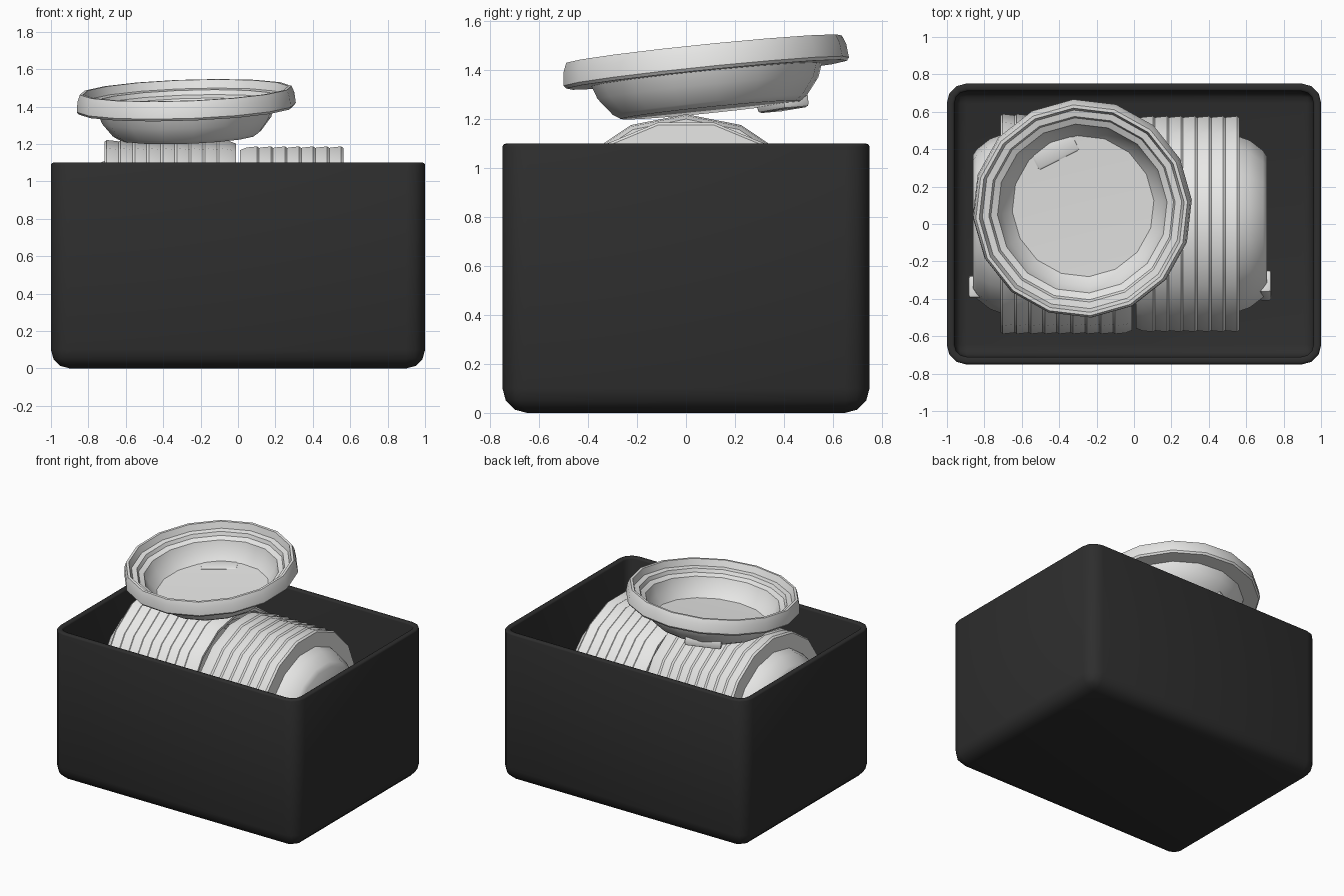
import bpy, bmesh, math
from mathutils import Matrix, Vector

cube = bpy.data.objects.get("Cube")
if cube:
    bpy.data.objects.remove(cube, do_unlink=True)


def material(name, rgb):
    m = bpy.data.materials.new(name)
    m.use_nodes = True
    m.diffuse_color = (*rgb, 1)
    bsdf = next(n for n in m.node_tree.nodes if n.type == 'BSDF_PRINCIPLED')
    bsdf.inputs["Base Color"].default_value = (*rgb, 1)
    return m


def finish(bm, name, mat, angle):
    mesh = bpy.data.meshes.new(name)
    bm.to_mesh(mesh)
    bm.free()
    mesh.materials.append(mat)
    mesh.shade_smooth()
    mesh.set_sharp_from_angle(angle=math.radians(angle))
    return mesh


def place(name, mesh, matrix):
    ob = bpy.data.objects.new(name, mesh)
    bpy.context.collection.objects.link(ob)
    ob.matrix_world = matrix
    return ob


charcoal = material("charcoal", (0.027, 0.027, 0.027))
off_white = material("off white", (0.8, 0.8, 0.79))

# Open box: rounded sides and floor, thickened inwards
bm = bmesh.new()
bmesh.ops.create_cube(bm, size=1)
bmesh.ops.scale(bm, vec=(2, 1.5, 1.1), verts=bm.verts)
bmesh.ops.translate(bm, vec=(0, 0, 0.55), verts=bm.verts)
lid = [f for f in bm.faces if f.normal.z > 0.9]
bmesh.ops.delete(bm, geom=lid, context='FACES')
edges = [e for e in bm.edges if not e.is_boundary]
bmesh.ops.bevel(bm, geom=edges, offset=0.1, segments=3, profile=0.5, affect='EDGES')
box = place("open_box", finish(bm, "open_box", charcoal, 40), Matrix())
wall = box.modifiers.new("wall", 'SOLIDIFY')
wall.thickness, wall.offset, wall.use_even_offset = 0.04, -1, True
lip = box.modifiers.new("lip", 'BEVEL')
lip.width, lip.segments, lip.limit_method = 0.012, 2, 'ANGLE'
lip.angle_limit = math.radians(60)

# Bowl: closed profile (radius, height) revolved with sixteen sides
profile = [(0, 0), (0.37, 0), (0.4, 0.02), (0.455, 0.09), (0.475, 0.145),
           (0.578, 0.145), (0.588, 0.158), (0.582, 0.215), (0.568, 0.25),
           (0.55, 0.25), (0.535, 0.205), (0.5, 0.2), (0.49, 0.175),
           (0.455, 0.16), (0.43, 0.09), (0.38, 0.035), (0, 0.025)]
bm = bmesh.new()
verts = [bm.verts.new((r, 0, z)) for r, z in profile]
line = [bm.edges.new(pair) for pair in zip(verts, verts[1:])]
bmesh.ops.spin(bm, geom=verts + line, cent=(0, 0, 0), axis=(0, 0, 1),
               angle=math.tau, steps=16, use_merge=True)
bmesh.ops.remove_doubles(bm, verts=bm.verts, dist=0.0005)
bmesh.ops.recalc_face_normals(bm, faces=bm.faces)
bowl = finish(bm, "bowl", off_white, 35)

# Rounded block set through the bowl's base
bm = bmesh.new()
bmesh.ops.create_cube(bm, size=1)
bmesh.ops.scale(bm, vec=(0.12, 0.25, 0.065), verts=bm.verts)
bmesh.ops.translate(bm, vec=(0.335, 0, 0.007), verts=bm.verts)
bmesh.ops.bevel(bm, geom=bm.edges[:], offset=0.015, segments=2, profile=0.5,
                affect='EDGES')
block = finish(bm, "base_block", off_white, 40)


def add_bowl(name, matrix):
    place(name, bowl, matrix)
    place(name + "_block", block, matrix)


def add_stack(name, count, base_x, z, direction, spin):
    """Nested bowls lying on their side, opening along x."""
    axis = Vector((direction, 0, 0))
    across = Vector((0, -1, 0))
    turn = Matrix((across, axis.cross(across), axis)).transposed().to_4x4()
    turn = turn @ Matrix.Rotation(math.radians(spin), 4, 'Z')
    for i in range(count):
        x = base_x + direction * 0.075 * i
        add_bowl(f"{name}_bowl_{i + 1}", Matrix.Translation((x, 0, z)) @ turn)


add_stack("right_stack", 9, -0.86, 0.633, 1, 0)
add_stack("left_stack", 7, 0.71, 0.61, -1, 11.25)

# Loose bowl resting tilted on top
tilt = Matrix.Rotation(math.radians(-2), 4, 'Y') @ Matrix.Rotation(math.radians(5.8), 4, 'X')
add_bowl("top_bowl", Matrix.Translation((-0.271, 0.099, 1.238)) @ tilt
         @ Matrix.Rotation(math.radians(117), 4, 'Z'))
